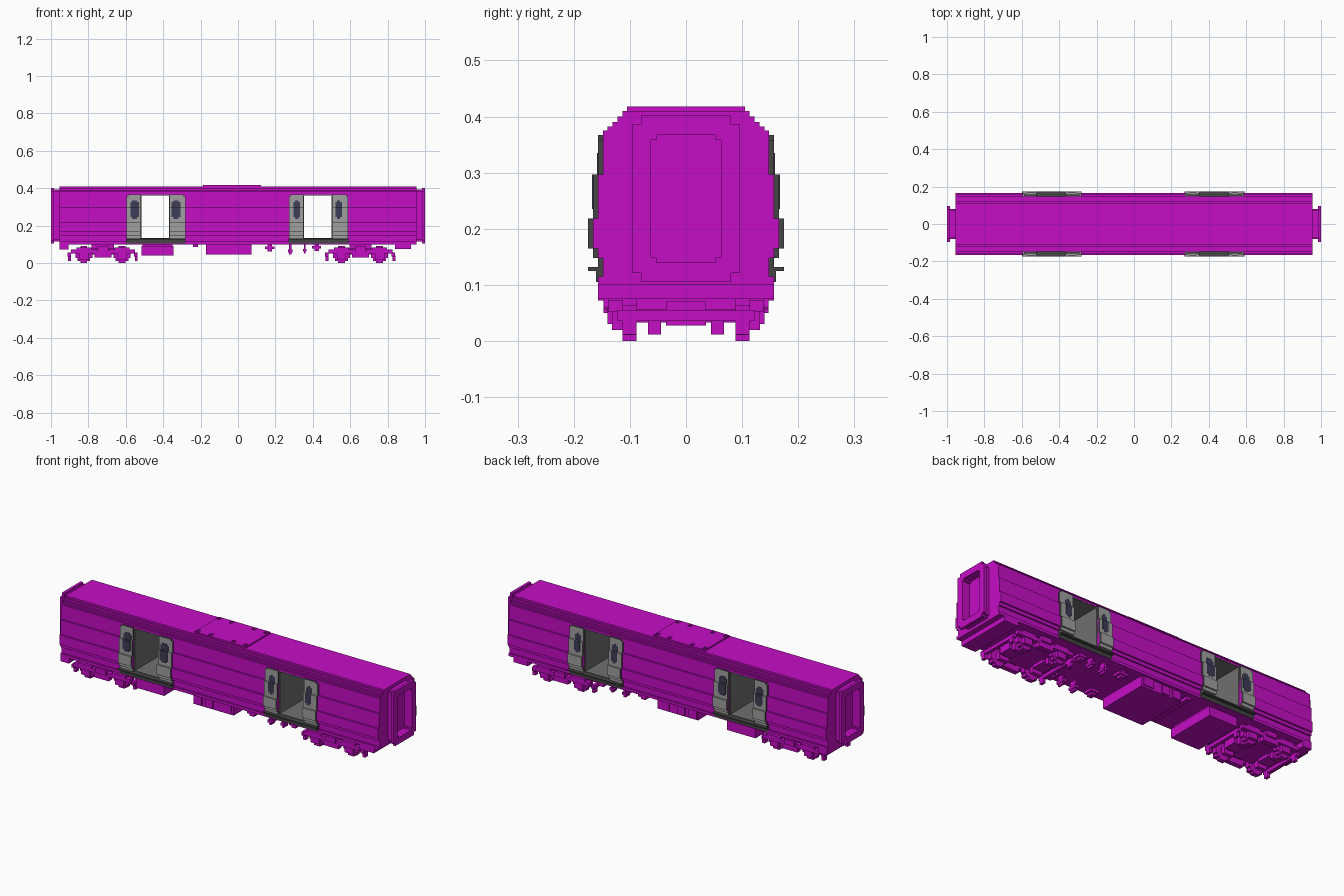
import bpy, bmesh

old = bpy.data.objects.get("Cube")
if old:
    bpy.data.objects.remove(old)


def material(name, r, g, b):
    m = bpy.data.materials.new(name)
    m.use_nodes = True
    m.diffuse_color = (r, g, b, 1)
    m.node_tree.nodes["Principled BSDF"].inputs["Base Color"].default_value = (r, g, b, 1)
    return m


MAGENTA = material("magenta paint", 0.56, 0.004, 0.56)
DOOR = material("door grey", 0.35, 0.35, 0.35)
DARK = material("dark rubber", 0.06, 0.06, 0.06)
LINING = material("interior grey", 0.16, 0.16, 0.16)
GLASS = material("navy glass", 0.045, 0.045, 0.095)


def finish(name, bm, *mats):
    bmesh.ops.recalc_face_normals(bm, faces=bm.faces)
    me = bpy.data.meshes.new(name)
    bm.to_mesh(me)
    bm.free()
    for m in mats:
        me.materials.append(m)
    ob = bpy.data.objects.new(name, me)
    bpy.context.collection.objects.link(ob)
    return ob


def add_box(bm, x0, x1, y0, y1, z0, z1):
    vs = bmesh.ops.create_cube(bm, size=1)["verts"]
    for v in vs:
        v.co.x = x1 if v.co.x > 0 else x0
        v.co.y = y1 if v.co.y > 0 else y0
        v.co.z = z1 if v.co.z > 0 else z0


def boxes(name, mat, items, mirror=False):
    """Boxes given as (x0, x1, y0, y1, z0, z1), optionally repeated on the other side."""
    bm = bmesh.new()
    for x0, x1, y0, y1, z0, z1 in items:
        add_box(bm, x0, x1, y0, y1, z0, z1)
        if mirror:
            add_box(bm, x0, x1, -y1, -y0, z0, z1)
    return finish(name, bm, mat)


def add_prism(bm, points, x0, x1):
    f = bm.faces.new([bm.verts.new((x0, y, z)) for y, z in points])
    new = bmesh.ops.extrude_face_region(bm, geom=[f])["geom"]
    for v in new:
        if isinstance(v, bmesh.types.BMVert):
            v.co.x = x1


# Stepped half section: top of each step and its half width
STEPS = [(0.115, 0.157), (0.148, 0.148), (0.165, 0.157), (0.218, 0.166), (0.297, 0.157),
         (0.375, 0.148), (0.382, 0.14), (0.39, 0.131), (0.40, 0.122), (0.41, 0.113)]
FLOOR, CEILING, BASE, ROOF = 0.13, 0.365, 0.10, 0.41


def outline(z0, z1, grow=0.0):
    pts, low = [], BASE
    for top, half in STEPS:
        a, b = max(low, z0), min(top, z1)
        if b > a:
            pts += [(half + grow, a), (half + grow, b)]
        low = top
    return pts


def shell(bm, x0, x1, z0, z1):
    right = outline(z0, z1)
    add_prism(bm, right + [(-y, z) for y, z in reversed(right)], x0, x1)


def side_skin(bm, x0, x1, z0, z1, grow):
    pts = outline(z0, z1, grow) + [(0.146, z1), (0.146, z0)]
    add_prism(bm, pts, x0, x1)
    add_prism(bm, [(-y, z) for y, z in pts], x0, x1)


# Body, open across at the two doorways
DOORWAYS = [(-0.52, -0.365), (0.35, 0.505)]
bm = bmesh.new()
cuts = [-0.955] + [x for d in DOORWAYS for x in d] + [0.955]
for x0, x1 in zip(cuts[::2], cuts[1::2]):
    shell(bm, x0, x1, BASE, ROOF)
for x0, x1 in DOORWAYS:
    shell(bm, x0, x1, BASE, FLOOR)
    shell(bm, x0, x1, CEILING, ROOF)
finish("body", bm, MAGENTA)

# Lining of the doorways
t = 0.004
for i, (x0, x1) in enumerate(DOORWAYS):
    boxes(f"doorway_lining_{i}", LINING, [
        (x0, x0 + t, -0.147, 0.147, FLOOR, CEILING),
        (x1 - t, x1, -0.147, 0.147, FLOOR, CEILING),
        (x0, x1, -0.147, 0.147, FLOOR, FLOOR + t),
        (x0, x1, -0.147, 0.147, CEILING - t, CEILING)])

# Door leaves with dark edges, their windows, and the sills
LEAVES = [(-0.597, -0.52), (-0.365, -0.282), (0.272, 0.35), (0.505, 0.588)]
WINDOWS = [(-0.575, -0.53), (-0.355, -0.308), (0.297, 0.332), (0.52, 0.555)]
for i, ((x0, x1), (w0, w1)) in enumerate(zip(LEAVES, WINDOWS)):
    bm = bmesh.new()
    outer_left = i % 2 == 0
    side_skin(bm, x0, x1, FLOOR, 0.358, 0.009)
    side_skin(bm, x0 + 0.009 * outer_left, x1 - 0.009 * (not outer_left), 0.358, 0.367, 0.009)
    leaf = finish(f"door_leaf_{i}", bm, DOOR, DARK)
    for p in leaf.data.polygons:
        p.material_index = int(abs(p.normal.x) > 0.5 or p.center.z > 0.366)
    bm = bmesh.new()
    side_skin(bm, w0, w1, 0.245, 0.325, 0.0105)
    side_skin(bm, w0 + 0.009, w1 - 0.009, 0.235, 0.335, 0.0103)
    finish(f"door_window_{i}", bm, GLASS)

boxes("door_sills", DARK, [b for x0, x1 in [(-0.6, -0.28), (0.27, 0.59)] for b in [
    (x0, x1, 0.145, 0.175, 0.125, 0.132), (x0, x1, 0.145, 0.16, 0.105, 0.125)]], mirror=True)

# Raised roof hatch with small notches along both edges
HX0, HX1 = -0.187, 0.122
notches = [-0.175, -0.1, 0.035, 0.108]
edges = [HX0] + [v for n in notches for v in (n - 0.009, n + 0.009)] + [HX1]
boxes("roof_hatch", MAGENTA, [(HX0, HX1, 0, 0.076, 0.405, 0.418), (HX0, HX1, 0.1, 0.105, 0.405, 0.418)]
      + [(a, b, 0.076, 0.1, 0.405, 0.418) for a, b in zip(edges[::2], edges[1::2])], mirror=True)


# Gangways: a neck and flange framing a recessed opening
def ring(x0, x1, half, z0, z1, step):
    iy, b, c = 0.062, 0.14, 0.367
    return [(x0, x1, iy, half, z0 + step, z1 - step),
            (x0, x1, 0, half - step, c, z1), (x0, x1, 0, half - step, z0, b),
            (x0, x1, iy - 0.009, iy, b, b + 0.009), (x0, x1, iy - 0.009, iy, c - 0.009, c)]


for name, s in (("left", 1), ("right", -1)):
    parts = ring(0.95, 0.985, 0.08, 0.115, 0.392, 0.009) + ring(0.985, 1.0, 0.096, 0.105, 0.402, 0.016)
    parts = [(min(s * a, s * b), max(s * a, s * b), *rest) for a, b, *rest in parts]
    boxes(f"gangway_{name}", MAGENTA, parts, mirror=True)

# Underframe equipment
boxes("end_beams", MAGENTA, [(-0.955, -0.905, -0.157, 0.157, 0.072, 0.105),
                             (0.84, 0.925, -0.157, 0.157, 0.075, 0.105)])
boxes("equipment_boxes", MAGENTA, [(-0.515, -0.345, -0.14, 0.14, 0.04, 0.09),
                                   (-0.51, -0.35, -0.13, 0.13, 0.085, 0.105),
                                   (-0.17, 0.072, -0.14, 0.14, 0.045, 0.105),
                                   (-0.24, -0.215, -0.13, 0.13, 0.085, 0.105)])
boxes("box_covers", MAGENTA, [(-0.165, -0.115, 0.13, 0.147, 0.05, 0.095),
                              (-0.095, -0.05, 0.13, 0.147, 0.05, 0.095),
                              (0.0, 0.06, 0.13, 0.145, 0.055, 0.1)], mirror=True)
small = []
for x, w, low in [(0.17, 0.026, 0.062), (0.28, 0.012, 0.045), (0.357, 0.01, 0.05), (0.42, 0.024, 0.065)]:
    small += [(x - w, x + w, 0.08, 0.13, low + 0.012, low + 0.026),
              (x - w * 0.5, x + w * 0.5, 0.09, 0.125, low, 0.105)]
boxes("small_fittings", MAGENTA, small, mirror=True)


# Bogies with stepped wheels, side frames and brake gear
def bogie(name, cx):
    parts = [(cx - 0.17, cx + 0.17, 0.113, 0.138, 0.052, 0.072),
             (cx - 0.045, cx + 0.045, 0.113, 0.14, 0.03, 0.058),
             (cx - 0.03, cx + 0.03, 0.1, 0.147, 0.06, 0.088),
             (cx - 0.075, cx + 0.075, 0, 0.09, 0.045, 0.08),
             (cx - 0.06, cx + 0.06, 0, 0.07, 0.075, 0.105)]
    for s in (-1, 1):
        wx, end = cx + s * 0.102, cx + s * 0.178
        for half_x, half_z in [(0.018, 0.045), (0.034, 0.034), (0.045, 0.018)]:
            parts.append((wx - half_x, wx + half_x, 0.088, 0.113, 0.045 - half_z, 0.045 + half_z))
        parts += [(wx - 0.012, wx + 0.012, 0, 0.09, 0.033, 0.057),
                  (wx - 0.025, wx + 0.025, 0.113, 0.132, 0.02, 0.07),
                  (wx - 0.04, wx + 0.04, 0.113, 0.138, 0.068, 0.082),
                  (wx - 0.035, wx + 0.035, 0, 0.036, 0.028, 0.07),
                  (wx - 0.028, wx + 0.028, 0.045, 0.068, 0.012, 0.05),
                  (end - 0.008, end + 0.008, 0.088, 0.113, 0.012, 0.04),
                  (end - 0.012, end + 0.006, 0, 0.122, 0.036, 0.055)]
    boxes(name, MAGENTA, parts, mirror=True)


bogie("bogie_right", -0.722)
bogie("bogie_left", 0.655)
